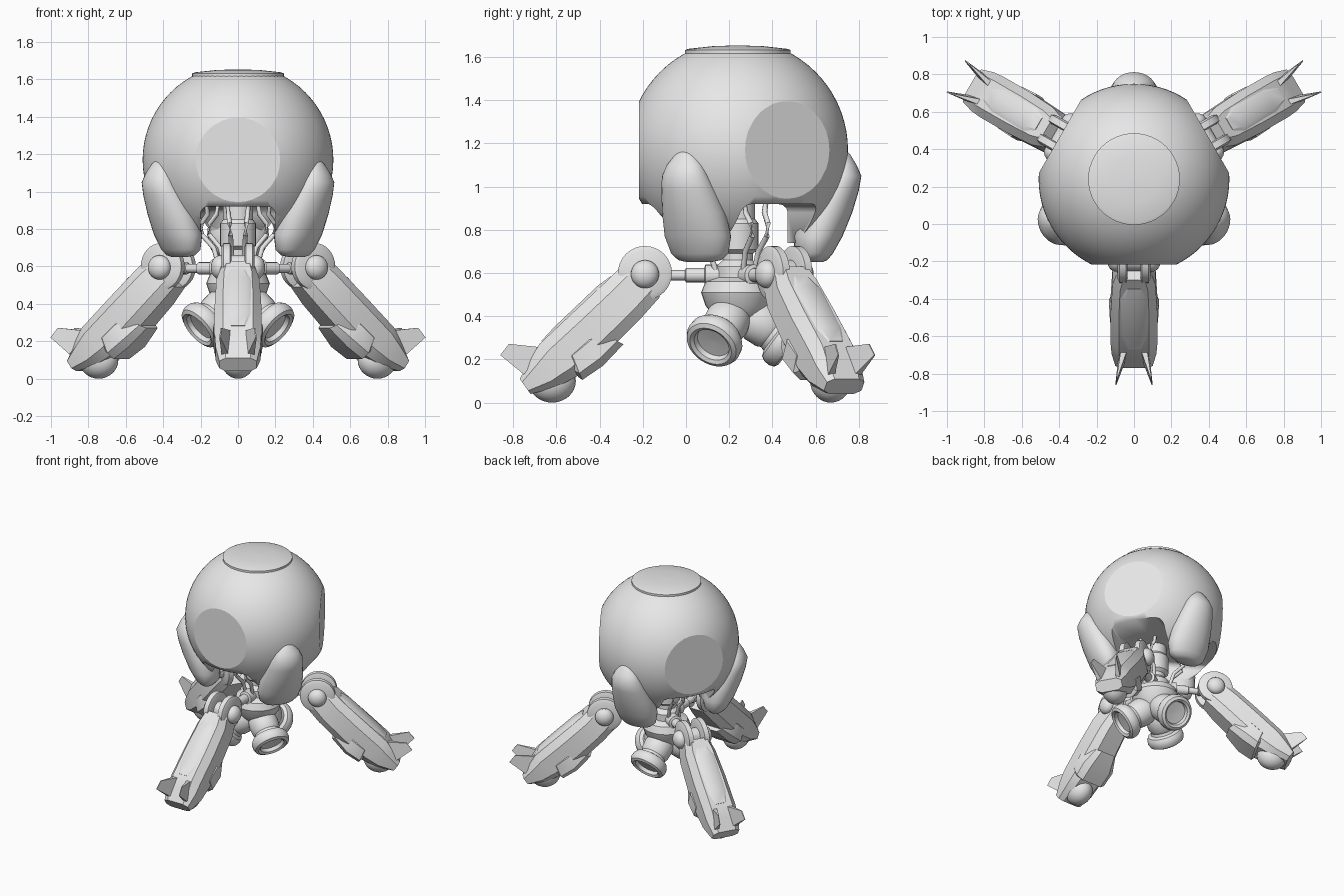
import bpy, bmesh
from math import radians, sin, cos, pi
from mathutils import Matrix, Vector

cube = bpy.data.objects.get("Cube")
if cube:
    bpy.data.objects.remove(cube, do_unlink=True)

GREY = bpy.data.materials.new("plain grey")
GREY.use_nodes = True
GREY.diffuse_color = (0.8, 0.8, 0.8, 1)
GREY.node_tree.nodes["Principled BSDF"].inputs["Base Color"].default_value = (0.8, 0.8, 0.8, 1)

CENTRE = Matrix.Translation((0, 0.24, 0))
LEGS = {"front": -90, "back_left": 30, "back_right": 150}
PODS = {"back": 90, "front_right": 210, "front_left": 330}


def finish(name, bm, angle=35):
    """Turn a bmesh into a shaded object on the central axis."""
    bmesh.ops.recalc_face_normals(bm, faces=bm.faces)
    mesh = bpy.data.meshes.new(name)
    bm.to_mesh(mesh)
    bm.free()
    mesh.materials.append(GREY)
    ob = bpy.data.objects.new(name, mesh)
    bpy.context.collection.objects.link(ob)
    ob.matrix_world = CENTRE
    bpy.ops.object.select_all(action='DESELECT')
    ob.select_set(True)
    bpy.context.view_layer.objects.active = ob
    bpy.ops.object.shade_smooth_by_angle(angle=radians(angle))
    return ob


def repeat(ob, directions):
    """Place a part, built pointing along +x, in three directions."""
    base = ob.name
    for i, (label, deg) in enumerate(directions.items()):
        o = ob if i == 0 else ob.copy()
        if i:
            bpy.context.collection.objects.link(o)
        o.name = label + "_" + base
        o.matrix_world = CENTRE @ Matrix.Rotation(radians(deg), 4, 'Z')


def loft(bm, rings):
    """Skin closed rings of points and cap both ends."""
    vs = [[bm.verts.new(p) for p in ring] for ring in rings]
    n = len(vs[0])
    for a, b in zip(vs, vs[1:]):
        for i in range(n):
            bm.faces.new((a[i], a[(i + 1) % n], b[(i + 1) % n], b[i]))
    bm.faces.new(vs[0])
    bm.faces.new(vs[-1])


def lathe(bm, profile, matrix=Matrix(), n=32):
    """Revolve (radius, height) points round the matrix's z axis."""
    loft(bm, [[matrix @ Vector((r * cos(2 * pi * i / n), r * sin(2 * pi * i / n), t))
               for i in range(n)] for r, t in profile])


def ball(bm, centre, scale):
    m = Matrix.Translation(centre) @ Matrix.Diagonal((*scale, 1))
    bmesh.ops.create_uvsphere(bm, u_segments=24, v_segments=16, radius=1, matrix=m)


# Domed shell: sphere sliced flat above each leg and at the top and bottom
bm = bmesh.new()
bmesh.ops.create_uvsphere(bm, u_segments=72, v_segments=36, radius=0.51,
                          matrix=Matrix.Translation((0, 0, 1.17)))
cuts = [((0, 0, 1.625), (0, 0, 1)), ((0, 0, 0.74), (0, 0, -1))]
for deg in LEGS.values():
    d = Vector((cos(radians(deg)), sin(radians(deg)), 0))
    cuts.append((d * 0.457, d))
for co, no in cuts:
    res = bmesh.ops.bisect_plane(bm, geom=bm.verts[:] + bm.edges[:] + bm.faces[:],
                                 plane_co=co, plane_no=no, clear_outer=True)
    edges = [e for e in res["geom_cut"] if isinstance(e, bmesh.types.BMEdge)]
    bmesh.ops.holes_fill(bm, edges=edges, sides=0)
shell = finish("body_shell", bm, 20)

# Leg openings cut up into the shell
for label, deg in LEGS.items():
    bm = bmesh.new()
    m = Matrix.Translation((0.34, 0, 0.72)) @ Matrix.Diagonal((0.8, 0.4, 0.4, 1))
    bmesh.ops.create_cube(bm, size=1, matrix=m)
    bmesh.ops.bevel(bm, geom=[e for e in bm.edges if abs(e.verts[0].co.x - e.verts[1].co.x) > 0.5
                              and e.verts[0].co.z > 0.8],
                    offset=0.04, segments=3, affect='EDGES', profile=0.5)
    cutter = finish("opening_cutter", bm)
    cutter.hide_render = True
    cutter.matrix_world = CENTRE @ Matrix.Rotation(radians(deg), 4, 'Z')
    mod = shell.modifiers.new("opening", 'BOOLEAN')
    mod.operation = 'DIFFERENCE'
    mod.solver = 'EXACT'
    mod.object = cutter
    bpy.context.view_layer.objects.active = shell
    bpy.ops.object.modifier_apply(modifier=mod.name)
    bpy.data.objects.remove(cutter, do_unlink=True)

# Shallow lid on top
bm = bmesh.new()
lathe(bm, [(0.245, 1.60), (0.245, 1.632), (0.23, 1.638), (0.12, 1.65), (0.01, 1.654)], n=48)
finish("top_lid", bm)

# Rounded pods hanging between the legs: height, inner, outer, half width
bm = bmesh.new()
rings = []
for z, inner, outer, w in [(0.65, 0.33, 0.39, 0.06), (0.66, 0.29, 0.415, 0.11),
                           (0.69, 0.265, 0.44, 0.145), (0.77, 0.255, 0.485, 0.165),
                           (0.88, 0.28, 0.53, 0.155), (0.98, 0.34, 0.56, 0.135),
                           (1.05, 0.40, 0.572, 0.115), (1.10, 0.43, 0.55, 0.09),
                           (1.15, 0.45, 0.52, 0.05), (1.17, 0.465, 0.50, 0.02)]:
    mid, half = (inner + outer) / 2, (outer - inner) / 2
    rings.append([(mid + half * cos(a), w * sin(a), z)
                  for a in (2 * pi * i / 28 for i in range(28))])
loft(bm, rings)
repeat(finish("pod", bm, 50), PODS)

# Central column and hub
bm = bmesh.new()
lathe(bm, [(0.05, 0.34), (0.10, 0.38), (0.15, 0.45), (0.17, 0.51), (0.15, 0.56), (0.10, 0.58),
           (0.10, 0.63), (0.07, 0.66), (0.07, 0.69), (0.095, 0.71), (0.095, 0.83),
           (0.08, 0.85), (0.08, 0.94)])
finish("central_column", bm)

# Thrusters pointing out and down
bm = bmesh.new()
aim = Vector((0.8, 0, -0.6)).to_track_quat('Z', 'Y').to_matrix().to_4x4()
lathe(bm, [(0.06, 0), (0.09, 0.03), (0.105, 0.10), (0.10, 0.16), (0.09, 0.18), (0.095, 0.20),
           (0.12, 0.21), (0.132, 0.23), (0.135, 0.26), (0.125, 0.285), (0.105, 0.295),
           (0.088, 0.285), (0.082, 0.26), (0.02, 0.255)],
      Matrix.Translation((0.016, 0, 0.438)) @ aim)
repeat(finish("thruster", bm), PODS)

# Stepped axles from the hub to the shoulders
bm = bmesh.new()
along = Matrix.Translation((0, 0, 0.59)) @ Matrix.Rotation(pi / 2, 4, 'Y')
lathe(bm, [(0.05, 0.08), (0.05, 0.15), (0.033, 0.155), (0.033, 0.24), (0.024, 0.245),
           (0.024, 0.31), (0.032, 0.315), (0.032, 0.40)], along, 16)
repeat(finish("axle", bm), LEGS)

# Shoulder joints: paired discs, a pin and end balls
bm = bmesh.new()
across = Matrix.Translation((0.43, 0, 0.6)) @ Matrix.Rotation(pi / 2, 4, 'X')
lathe(bm, [(0.06, -0.1), (0.06, 0.1)], across)
for s in (-1, 1):
    lathe(bm, [(0.105, s * 0.035), (0.125, s * 0.042), (0.125, s * 0.078), (0.105, s * 0.088)], across)
    ball(bm, (0.43, s * 0.095, 0.595), (0.065, 0.05, 0.065))
repeat(finish("shoulder", bm), LEGS)


def leg_loft(bm, sections):
    """Chamfered box sections: top point, bottom point, half width."""
    rings = []
    for tr, tz, br, bz, w in sections:
        side = [(0, 0.65), (0.22, 1), (0.78, 1), (1, 0.65)]
        pts = [(u, k * w) for u, k in side] + [(u, -k * w) for u, k in reversed(side)]
        rings.append([(br + (tr - br) * u, y, bz + (tz - bz) * u) for u, y in pts])
    loft(bm, rings)


# Legs: tapered armour, belly guard and raised top panel
bm = bmesh.new()
leg_loft(bm, [(0.54, 0.63, 0.36, 0.49, 0.09), (0.60, 0.57, 0.44, 0.40, 0.115),
              (0.75, 0.43, 0.59, 0.25, 0.125), (0.92, 0.27, 0.73, 0.13, 0.125),
              (0.96, 0.20, 0.84, 0.07, 0.12), (1.01, 0.11, 0.96, 0.04, 0.10)])
leg_loft(bm, [(0.66, 0.34, 0.53, 0.27, 0.09), (0.70, 0.32, 0.625, 0.17, 0.133),
              (0.78, 0.25, 0.72, 0.105, 0.128), (0.80, 0.23, 0.74, 0.12, 0.11)])
leg_loft(bm, [(0.59, 0.585, 0.55, 0.545, 0.05), (0.65, 0.54, 0.61, 0.49, 0.075),
              (0.85, 0.35, 0.80, 0.30, 0.075), (0.91, 0.285, 0.87, 0.25, 0.05)])
repeat(finish("leg", bm, 30), LEGS)

# Foot pads
bm = bmesh.new()
ball(bm, (0.86, 0, 0.1), (0.11, 0.09, 0.1))
repeat(finish("foot_pad", bm), LEGS)

# Splayed fins on each foot
bm = bmesh.new()
outline = [(0.90, 0.05, 0.255, 0.018), (1.06, 0.09, 0.272, 0.003),
           (1.10, 0.097, 0.22, 0.003), (0.99, 0.07, 0.13, 0.018)]
for s in (-1, 1):
    loft(bm, [[(r, s * y + k * t, z) for r, y, z, t in outline] for k in (-1, 1)])
repeat(finish("fins", bm), LEGS)

# Paired hoses from the hub up into the shell
bm = bmesh.new()
for s in (-1, 1):
    path = [Vector((r, s * y, z)) for r, y, z in
            [(0.10, 0.03, 0.60), (0.13, 0.035, 0.70), (0.20, 0.04, 0.77),
             (0.20, 0.045, 0.83), (0.16, 0.05, 0.88), (0.16, 0.06, 0.94)]]
    rings = []
    for i, p in enumerate(path):
        t = path[min(i + 1, len(path) - 1)] - path[max(i - 1, 0)]
        turn = t.to_track_quat('Z', 'Y')
        rings.append([p + turn @ Vector((0.013 * cos(a), 0.013 * sin(a), 0))
                      for a in (2 * pi * k / 10 for k in range(10))])
    loft(bm, rings)
repeat(finish("hoses", bm, 60), LEGS)
